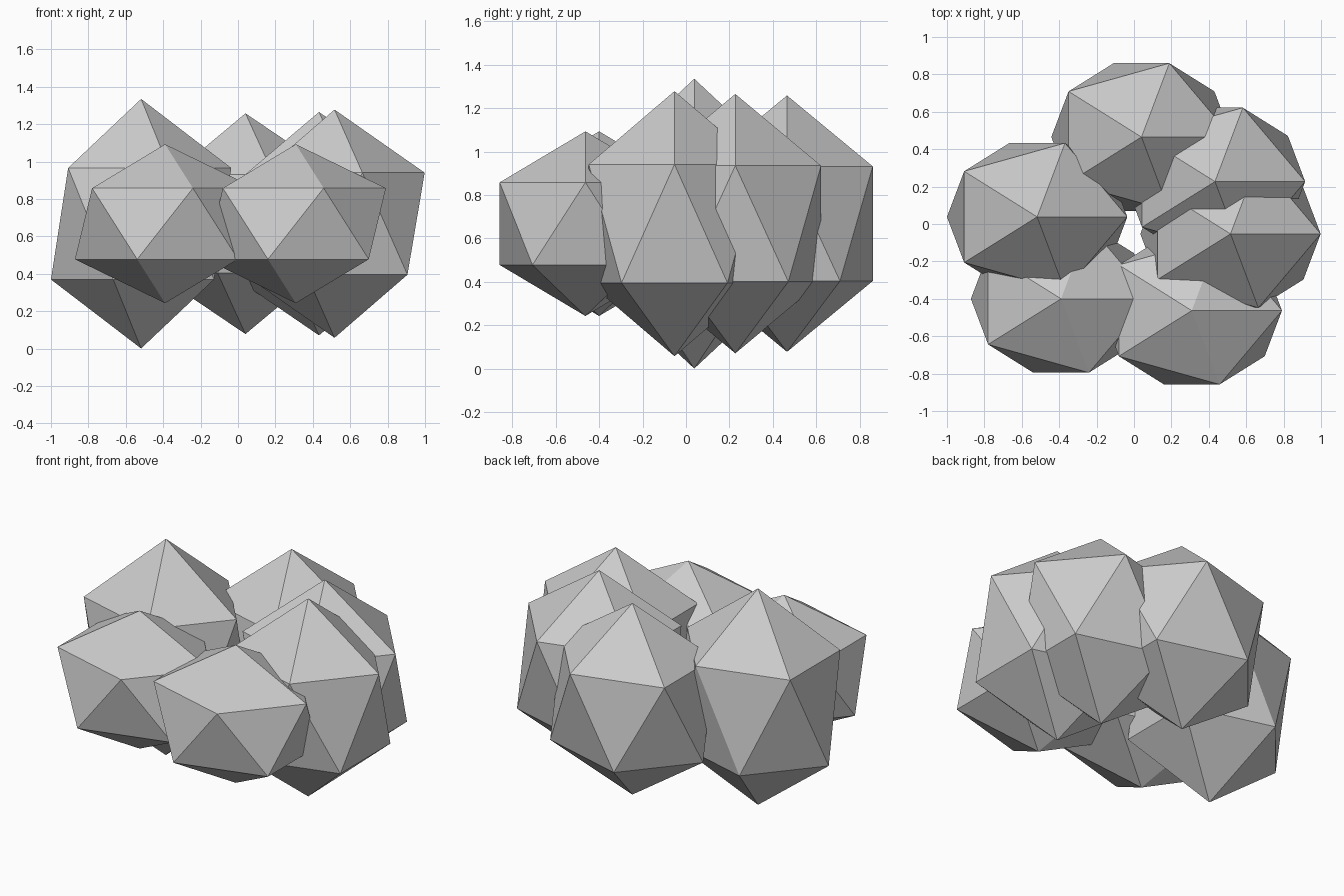
import bpy

if "Cube" in bpy.data.objects:
    bpy.data.objects.remove(bpy.data.objects["Cube"])

# Low-poly bush: six overlapping stretched icosahedron clumps in a ring
RX, RY, MID_Z = 0.539, 0.464, 0.668

# name, centre x, centre y, vertical radius
CLUMPS = [
    ("left_clump", -0.518, 0.038, 0.667),
    ("back_clump", 0.04, 0.465, 0.59),
    ("back_right_clump", 0.433, 0.227, 0.597),
    ("right_clump", 0.516, -0.053, 0.61),
    ("front_left_clump", -0.39, -0.40, 0.425),
    ("front_right_clump", 0.309, -0.463, 0.425),
]


def add_clump(name, x, y, rz):
    bpy.ops.mesh.primitive_ico_sphere_add(subdivisions=1, radius=1, location=(x, y, MID_Z))
    clump = bpy.context.object
    clump.name = name
    clump.scale = (RX, RY, rz)
    bpy.ops.object.transform_apply(location=False, rotation=False, scale=True)


for clump in CLUMPS:
    add_clump(*clump)
